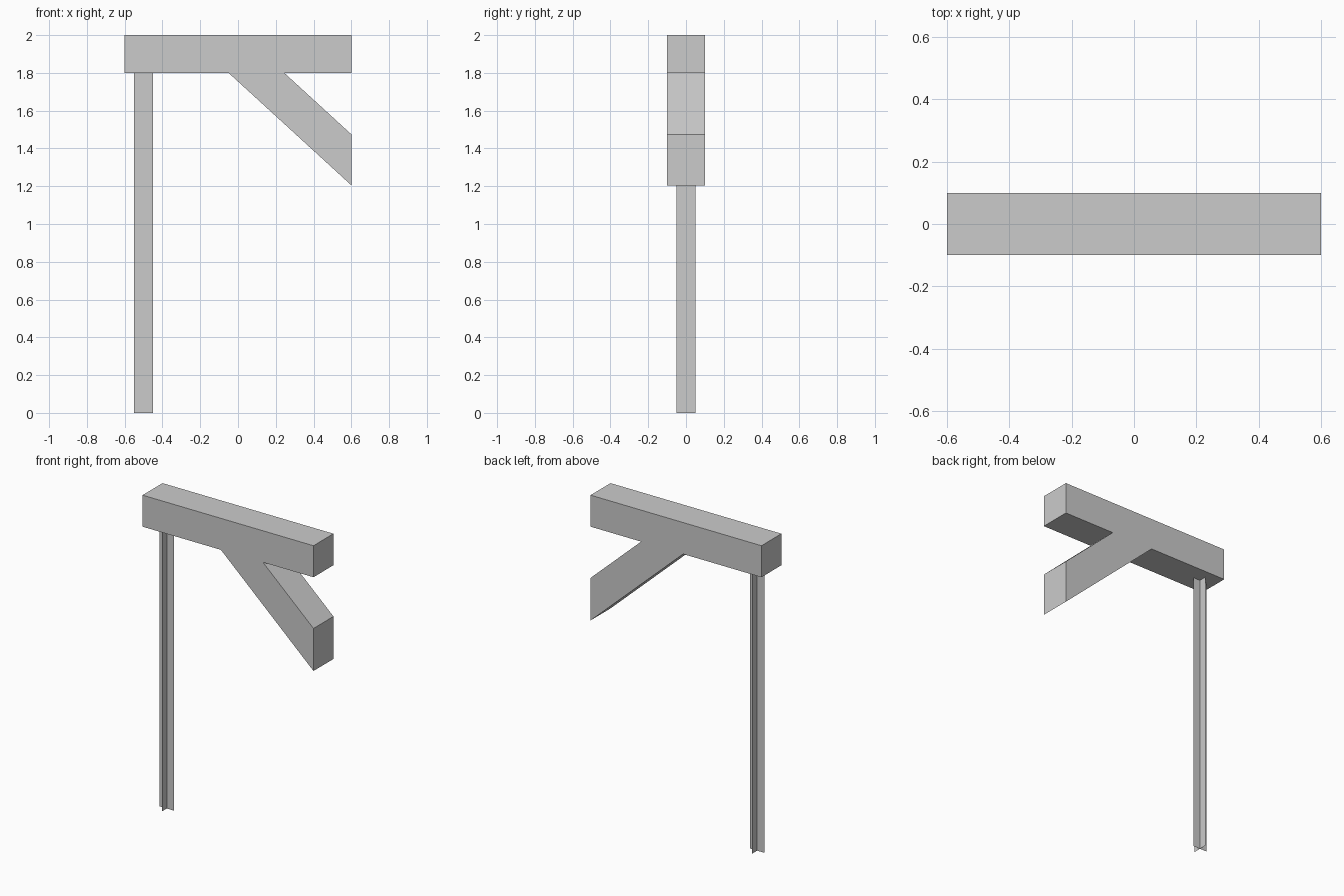
import bpy
import bmesh

if "Cube" in bpy.data.objects:
    bpy.data.objects.remove(bpy.data.objects["Cube"])


def make_object(name, bm):
    mesh = bpy.data.meshes.new(name)
    bm.to_mesh(mesh)
    bm.free()
    obj = bpy.data.objects.new(name, mesh)
    bpy.context.collection.objects.link(obj)
    return obj


# Beam and diagonal brace: one side profile (x, z) extruded through the depth
profile = [(-0.6, 1.8), (-0.05, 1.8), (0.6, 1.205), (0.6, 1.475),
           (0.245, 1.8), (0.6, 1.8), (0.6, 2.0), (-0.6, 2.0)]
bm = bmesh.new()
face = bm.faces.new([bm.verts.new((x, -0.1, z)) for x, z in profile])
extruded = bmesh.ops.extrude_face_region(bm, geom=[face], use_keep_orig=True)
moved = [v for v in extruded["geom"] if isinstance(v, bmesh.types.BMVert)]
bmesh.ops.translate(bm, verts=moved, vec=(0, 0.2, 0))
bmesh.ops.recalc_face_normals(bm, faces=bm.faces[:])
make_object("beam_with_brace", bm)

# Post: two thin upright sheets crossing at right angles
bm = bmesh.new()
for dx, dy in ((0.05, 0), (0, 0.05)):
    bm.faces.new([bm.verts.new((-0.5 + s * dx, s * dy, z))
                  for s, z in ((-1, 0), (1, 0), (1, 1.8), (-1, 1.8))])
make_object("crossed_post", bm)
